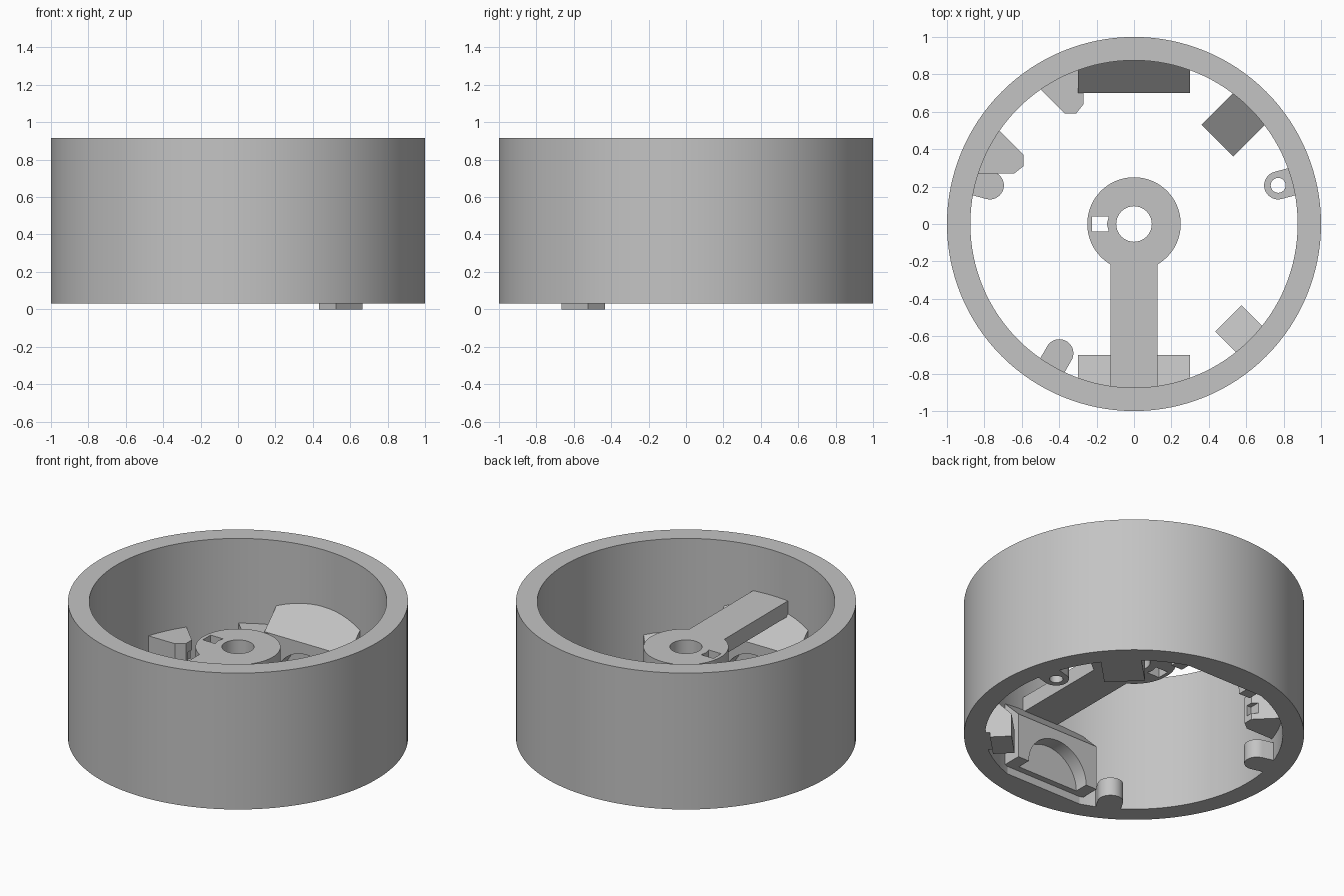
import bpy, bmesh
from math import sin, cos, pi, radians
from mathutils import Matrix

old = bpy.data.objects.get("Cube")
if old:
    bpy.data.objects.remove(old, do_unlink=True)

grey = bpy.data.materials.new("plain_grey")
grey.use_nodes = True
grey.diffuse_color = (0.55, 0.55, 0.55, 1)
grey.node_tree.nodes["Principled BSDF"].inputs["Base Color"].default_value = (0.55, 0.55, 0.55, 1)

BASE = 0.03            # underside of the ring
TOP = 0.915
HUB_Z = (0.52, 0.62)


def arc(r, a0, a1, n, cx=0, cy=0):
    """Points on an arc, angles in degrees."""
    return [(cx + r * cos(radians(a0 + (a1 - a0) * i / n)),
             cy + r * sin(radians(a0 + (a1 - a0) * i / n))) for i in range(n + 1)]


def circle(r, n, cx=0, cy=0):
    return arc(r, 0, 360, n, cx, cy)[:-1]


def prism(name, outline, low, high, matrix=Matrix()):
    """Extrude a closed outline from low to high, then place it."""
    bm = bmesh.new()
    face = bm.faces.new([bm.verts.new((x, y, low)) for x, y in outline])
    side = bmesh.ops.extrude_face_region(bm, geom=[face])
    verts = [g for g in side["geom"] if isinstance(g, bmesh.types.BMVert)]
    bmesh.ops.translate(bm, verts=verts, vec=(0, 0, high - low))
    bm.transform(matrix)
    bmesh.ops.recalc_face_normals(bm, faces=bm.faces)
    mesh = bpy.data.meshes.new(name)
    bm.to_mesh(mesh)
    bm.free()
    mesh.materials.append(grey)
    obj = bpy.data.objects.new(name, mesh)
    bpy.context.collection.objects.link(obj)
    return obj


def cut(obj, *cutters):
    """Subtract the cutters and remove them."""
    for c in cutters:
        c.hide_render = True
        mod = obj.modifiers.new("cut", "BOOLEAN")
        mod.operation = "DIFFERENCE"
        mod.solver = "EXACT"
        mod.object = c
    graph = bpy.context.evaluated_depsgraph_get()
    mesh = bpy.data.meshes.new_from_object(obj.evaluated_get(graph))
    obj.modifiers.clear()
    obj.data = mesh
    for c in cutters:
        bpy.data.objects.remove(c, do_unlink=True)
    return obj


def turn(deg):
    return Matrix.Rotation(radians(deg), 4, "Z")


# Stands a radius/height profile upright, extruded sideways
UPRIGHT = Matrix.Rotation(pi / 2, 4, "X")
parts = []

# Outer ring
ring = prism("outer_ring", circle(1, 128), BASE, TOP)
parts.append(cut(ring, prism("bore", circle(0.875, 128), -0.2, 1.2)))

# Hub and arm in one plate, with a centre hole and a small slot
plate = arc(0.25, -60, 240, 60) + [(-0.125, -0.9), (0.125, -0.9)]
hub = prism("hub_and_arm", plate, *HUB_Z)
slot = [(-0.225, -0.04), (-0.135, -0.04), (-0.145, 0), (-0.135, 0.04), (-0.225, 0.04)]
parts.append(cut(hub, prism("hub_hole", circle(0.095, 48), 0.3, 0.8),
                 prism("hub_slot", slot, 0.3, 0.8)))

# Large sloped blocks, front and back, each with an arched recess
block_profile = [(0.7, 0.08), (0.83, 0.08), (0.83, BASE), (0.93, BASE), (0.93, 0.6), (0.7, 0.37)]
for name, deg in (("back_block", 90), ("front_block", -90)):
    block = prism(name, block_profile, -0.3, 0.3, turn(deg) @ UPRIGHT)
    arch = prism("arch", circle(0.22, 48, 0, 0.08), -0.79, -0.6, turn(deg + 90) @ UPRIGHT
                 @ Matrix.Scale(-1, 4, (0, 0, 1)))
    # the arch runs along the radius of its block
    arch.data.transform(Matrix.Rotation(pi, 4, "Z"))
    if deg == 90 and arch.data.vertices[0].co.y < 0 or deg == -90 and arch.data.vertices[0].co.y > 0:
        arch.data.transform(Matrix.Rotation(pi, 4, "Z"))
    parts.append(cut(block, arch))

# Diagonal sloped blocks on the left side
wide = [(0.63, BASE), (0.92, BASE), (0.92, 0.44), (0.63, 0.15)]
parts.append(prism("back_left_block", wide, -0.12, 0.12, turn(45) @ UPRIGHT))
foot = [(0.714, 0), (0.841, 0), (0.841, BASE), (0.92, BASE), (0.92, 0.356), (0.714, 0.15)]
parts.append(prism("front_left_foot", foot, -0.1, 0.1, turn(-45) @ UPRIGHT))

# Screw ears
ear = arc(0.075, 90, 270, 24, 0.798) + [(0.9, -0.075), (0.9, 0.075)]
for name, deg in (("left_ear", 15), ("right_ear", 165), ("front_ear", 240)):
    body = prism(name, ear, BASE, 0.15, turn(deg))
    parts.append(cut(body, prism("ear_hole", circle(0.04, 24, 0.798), -0.1, 0.4, turn(deg))))

# Pair of notched brackets, mirrored about the diagonal
bracket = [(-0.59, 0.37), (-0.59, 0.31), (-0.64, 0.27), (-0.86, 0.27), (-0.75, 0.53)]
notch = [(-0.57, 0.33), (-0.62, 0.33), (-0.62, 0.42), (-0.57, 0.42)]
for name, flip in (("right_bracket", False), ("back_bracket", True)):
    swap = [[(-y, -x) if flip else (x, y) for x, y in pts] for pts in (bracket, notch)]
    body = prism(name, swap[0], 0.19, 0.365)
    parts.append(cut(body, prism("notch", swap[1], 0.23, 0.3)))

# Smooth the round surfaces, keep edges sharp
bpy.ops.object.select_all(action="DESELECT")
for p in parts:
    p.select_set(True)
bpy.context.view_layer.objects.active = parts[0]
bpy.ops.object.shade_smooth_by_angle(angle=radians(30))
